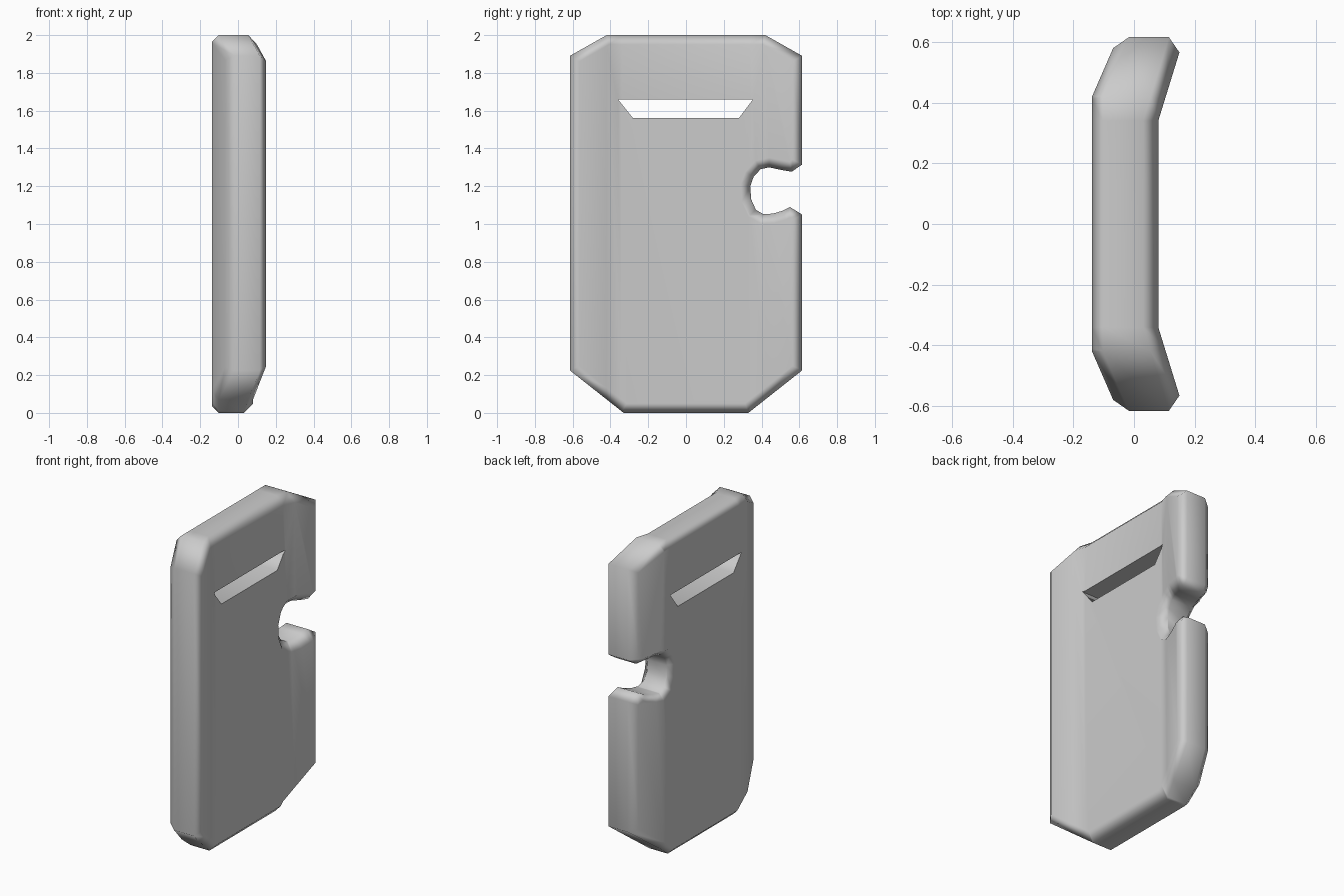
import bpy, bmesh, math

if "Cube" in bpy.data.objects:
    bpy.data.objects.remove(bpy.data.objects["Cube"])

W = 0.615                   # half width
X_OUT, X_IN = -0.138, 0.08  # convex and concave faces


def prism(name, outline, x0, x1):
    """Extrude a (y, z) outline from x0 to x1."""
    bm = bmesh.new()
    face = bm.faces.new([bm.verts.new((x0, y, z)) for y, z in outline])
    ext = bmesh.ops.extrude_face_region(bm, geom=[face])
    for v in ext["geom"]:
        if isinstance(v, bmesh.types.BMVert):
            v.co.x = x1
    bmesh.ops.recalc_face_normals(bm, faces=bm.faces)
    mesh = bpy.data.meshes.new(name)
    obj = bpy.data.objects.new(name, mesh)
    bpy.context.collection.objects.link(obj)
    return obj, bm


# shield outline with cropped corners and the arm notch on the +y edge
outline = [
    (-0.33, 0), (0.33, 0), (W, 0.225), (W, 1.05),
    (0.55, 1.09), (0.51, 1.07), (0.46, 1.055), (0.41, 1.052), (0.37, 1.075),
    (0.345, 1.13), (0.34, 1.20), (0.358, 1.25), (0.395, 1.29), (0.44, 1.30),
    (0.50, 1.287), (0.56, 1.277), (W, 1.315),
    (W, 1.89), (0.42, 2.0), (-0.42, 2.0), (-W, 1.89), (-W, 0.225),
]
shield, bm = prism("shield_body", outline, X_OUT, X_IN)

# chamfer the rim, tighter on the convex side
for x, width in ((X_OUT, 0.036), (X_IN, 0.05)):
    rim = [e for e in bm.edges if all(abs(v.co.x - x) < 1e-5 for v in e.verts)]
    bmesh.ops.bevel(bm, geom=rim, offset=width, offset_type='OFFSET',
                    segments=1, profile=0.5, affect='EDGES',
                    clamp_overlap=False)

# fold lines for the side wings
K_OUT, K_IN = 0.42, 0.34
for y in (-K_OUT, -K_IN, K_IN, K_OUT):
    bmesh.ops.bisect_plane(bm, geom=bm.verts[:] + bm.edges[:] + bm.faces[:],
                           plane_co=(0, y, 0), plane_no=(0, 1, 0), dist=1e-5)

# sweep the wings towards +x
for v in bm.verts:
    k = K_OUT if v.co.x < -0.03 else K_IN
    t = max(0.0, (abs(v.co.y) - k) / (W - k))
    v.co.x += 0.085 * t
bm.to_mesh(shield.data)
bm.free()

# viewing slot
slot, sb = prism("slot_cutter",
                 [(-0.28, 1.56), (0.28, 1.56), (0.355, 1.66), (-0.36, 1.66)],
                 -0.5, 0.5)
sb.to_mesh(slot.data)
sb.free()
slot.hide_render = True

bpy.context.view_layer.objects.active = shield
shield.select_set(True)
cut = shield.modifiers.new("slot", 'BOOLEAN')
cut.operation = 'DIFFERENCE'
cut.solver = 'EXACT'
cut.object = slot
bpy.ops.object.modifier_apply(modifier=cut.name)
bpy.data.objects.remove(slot)

# soft rounded shading, crisp slot edges
bpy.ops.object.shade_smooth_by_angle(angle=math.radians(62))
wn = shield.modifiers.new("soft_normals", 'WEIGHTED_NORMAL')
wn.keep_sharp = True
